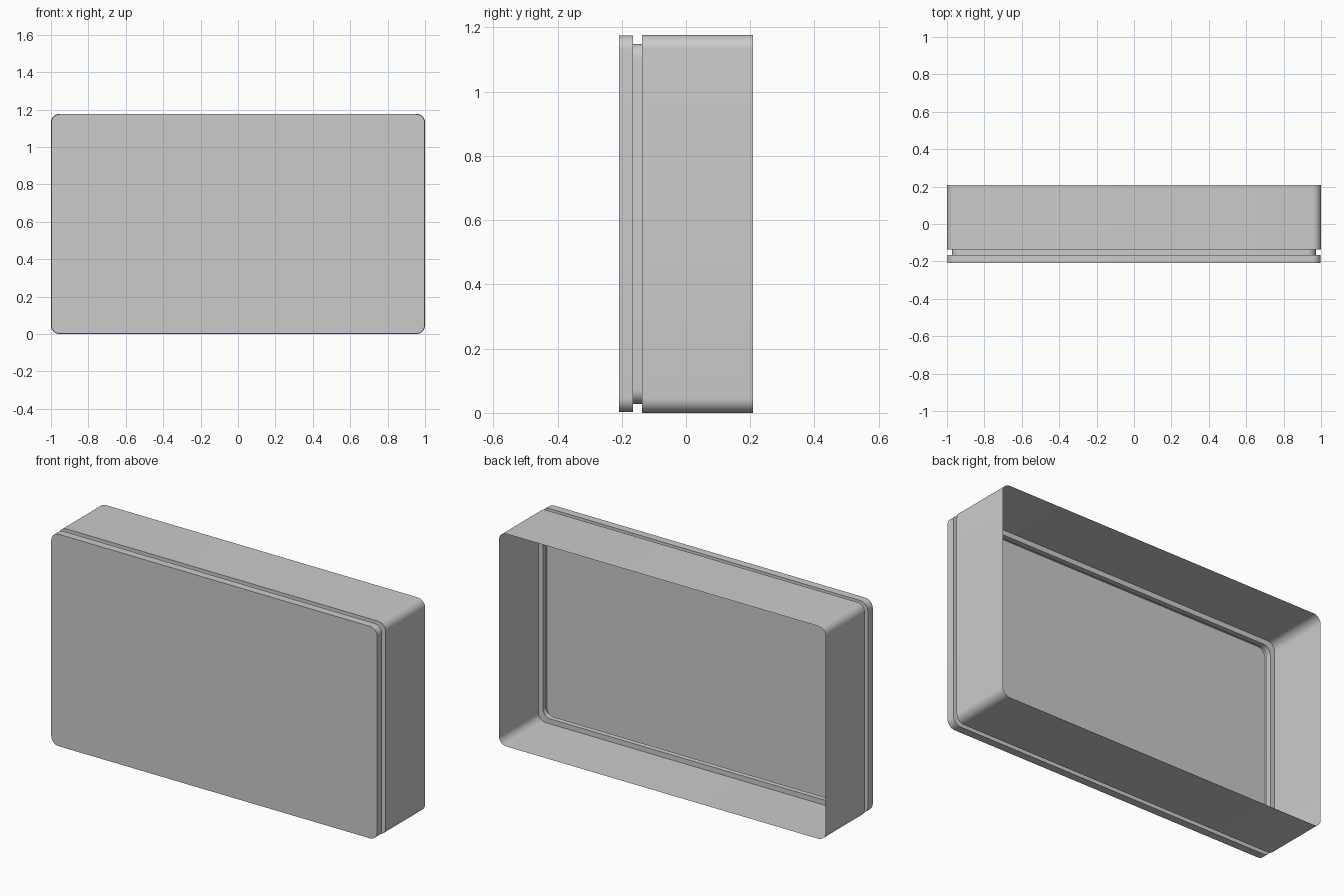
import bpy
import bmesh
import math

cube = bpy.data.objects.get("Cube")
if cube:
    bpy.data.objects.remove(cube, do_unlink=True)

HALF_W, HEIGHT, RADIUS, STEPS = 1.0, 1.177, 0.045, 8
GROOVE = 0.028

grey = bpy.data.materials.new("light grey")
grey.use_nodes = True
colour = (0.6, 0.6, 0.6, 1)
grey.diffuse_color = colour
grey.node_tree.nodes["Principled BSDF"].inputs["Base Color"].default_value = colour


def rounded_loop(bm, y, inset):
    """Rounded rectangle of vertices in the plane at depth y."""
    half_h = HEIGHT / 2
    cx, cz = HALF_W - inset - RADIUS, half_h - inset - RADIUS
    verts = []
    for quarter, (sx, sz) in enumerate([(1, 1), (-1, 1), (-1, -1), (1, -1)]):
        for i in range(STEPS + 1):
            a = (quarter + i / STEPS) * math.pi / 2
            verts.append(bm.verts.new((sx * cx + RADIUS * math.cos(a), y,
                                       half_h + sz * cz + RADIUS * math.sin(a))))
    return verts


def shell(name, profile, capped=False):
    """Thin sheet running through rounded loops given as (depth, inset)."""
    bm = bmesh.new()
    loops = [rounded_loop(bm, y, inset) for y, inset in profile]
    for a, b in zip(loops, loops[1:]):
        for i in range(len(a)):
            j = (i + 1) % len(a)
            bm.faces.new((a[i], a[j], b[j], b[i]))
    if capped:
        bm.faces.new(loops[0])
    bmesh.ops.recalc_face_normals(bm, faces=bm.faces)
    # The sheet is open at the back, so make its walls face outward
    bm.faces.ensure_lookup_table()
    first = bm.faces[0]
    centre = first.calc_center_median()
    if first.normal.x * centre.x + first.normal.z * (centre.z - HEIGHT / 2) < 0:
        bmesh.ops.reverse_faces(bm, faces=bm.faces)
    mesh = bpy.data.meshes.new(name)
    bm.to_mesh(mesh)
    bm.free()
    mesh.materials.append(grey)
    obj = bpy.data.objects.new(name, mesh)
    bpy.context.collection.objects.link(obj)
    bpy.ops.object.select_all(action="DESELECT")
    obj.select_set(True)
    bpy.context.view_layer.objects.active = obj
    bpy.ops.object.shade_smooth_by_angle(angle=math.radians(30))


# Front panel with its rim, the recessed groove, and the open-backed side walls
shell("front_panel", [(-0.208, 0.002), (-0.165, 0.002), (-0.165, GROOVE)], capped=True)
shell("groove", [(-0.165, GROOVE), (-0.137, GROOVE)])
shell("side_walls", [(0.208, 0), (-0.137, 0), (-0.137, GROOVE)])
